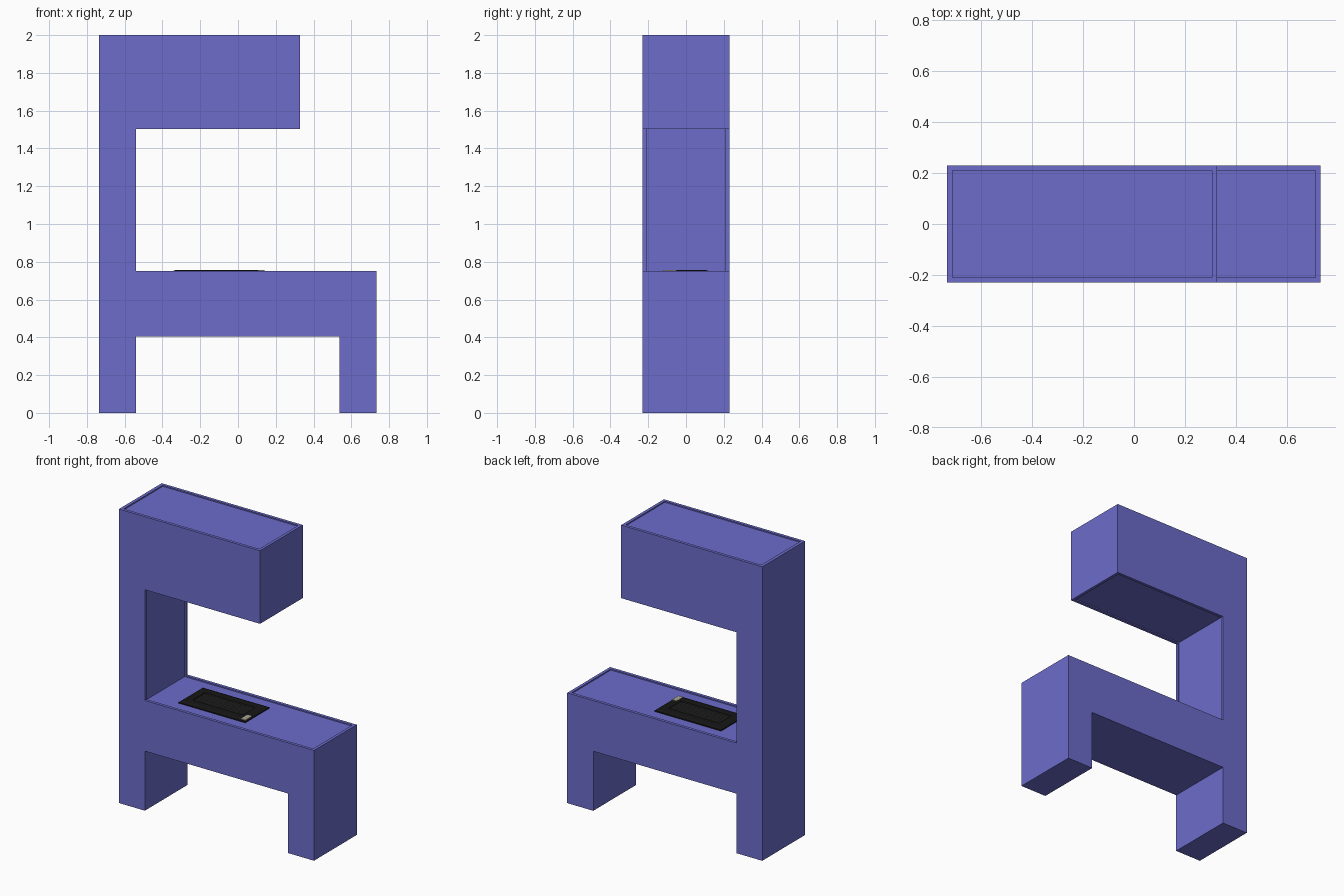
import bpy, bmesh

if "Cube" in bpy.data.objects:
    bpy.data.objects.remove(bpy.data.objects["Cube"])


def material(name, rgb):
    m = bpy.data.materials.new(name)
    m.diffuse_color = (*rgb, 1)
    m.use_nodes = True
    m.node_tree.nodes["Principled BSDF"].inputs["Base Color"].default_value = m.diffuse_color
    return m


BLUE = material("violet_blue", (0.15, 0.15, 0.60))
BLACK = material("black", (0.008, 0.008, 0.008))
GREY = material("dark_grey", (0.09, 0.09, 0.09))
BEIGE = material("beige", (0.40, 0.37, 0.30))


def finish(name, bm, mat):
    bmesh.ops.recalc_face_normals(bm, faces=bm.faces)
    me = bpy.data.meshes.new(name)
    bm.to_mesh(me)
    bm.free()
    ob = bpy.data.objects.new(name, me)
    bpy.context.collection.objects.link(ob)
    me.materials.append(mat)
    return ob


def extrude_profile(name, pts, half_y, mat):
    """Closed x-z outline extruded along y."""
    bm = bmesh.new()
    face = bm.faces.new([bm.verts.new((x, -half_y, z)) for x, z in pts])
    ext = bmesh.ops.extrude_face_region(bm, geom=[face])["geom"]
    bmesh.ops.translate(bm, vec=(0, 2 * half_y, 0),
                        verts=[v for v in ext if isinstance(v, bmesh.types.BMVert)])
    return finish(name, bm, mat)


def add_box(bm, x0, x1, y0, y1, z0, z1):
    vs = bmesh.ops.create_cube(bm, size=1)["verts"]
    bmesh.ops.scale(bm, vec=(x1 - x0, y1 - y0, z1 - z0), verts=vs)
    bmesh.ops.translate(bm, vec=((x0 + x1) / 2, (y0 + y1) / 2, (z0 + z1) / 2), verts=vs)


# Main body: column, overhead hood, counter and two legs
body = extrude_profile("counter_body", [
    (-0.735, 0), (-0.54, 0), (-0.54, 0.405), (0.537, 0.405), (0.537, 0), (0.733, 0),
    (0.733, 0.75), (-0.54, 0.75), (-0.54, 1.503), (0.327, 1.503), (0.327, 2), (-0.735, 2)],
    0.23, BLUE)

# Shallow recesses leaving a thin rim around the opening and the top
cutters = [
    extrude_profile("opening_recess_cutter", [
        (-0.548, 0.742), (0.713, 0.742), (0.713, 0.85), (-0.48, 0.85),
        (-0.48, 1.4), (0.307, 1.4), (0.307, 1.511), (-0.548, 1.511)], 0.21, BLUE),
    extrude_profile("top_recess_cutter", [
        (-0.713, 1.992), (0.307, 1.992), (0.307, 2.1), (-0.713, 2.1)], 0.21, BLUE)]
for c in cutters:
    mod = body.modifiers.new(c.name, 'BOOLEAN')
    mod.operation = 'DIFFERENCE'
    mod.solver = 'EXACT'
    mod.object = c
    c.hide_render = True
    c.hide_set(True)

# Burner tray: sloped black frame with a sunken middle
CX = -0.105
bm = bmesh.new()
rings = []
for hx, hy, z in [(0.25, 0.13, 0.742), (0.25, 0.13, 0.749), (0.225, 0.105, 0.756),
                  (0.19, 0.065, 0.756), (0.18, 0.055, 0.746)]:
    rings.append([bm.verts.new((CX + sx * hx, sy * hy, z))
                  for sx, sy in ((-1, -1), (1, -1), (1, 1), (-1, 1))])
for a, b in zip(rings, rings[1:]):
    for i in range(4):
        j = (i + 1) % 4
        bm.faces.new((a[i], a[j], b[j], b[i]))
bm.faces.new(rings[0][::-1])
bm.faces.new(rings[-1])
finish("burner_tray", bm, BLACK)

# Row of thin grate bars across the tray
bm = bmesh.new()
COUNT = 26
for i in range(COUNT):
    x = CX - 0.174 + 0.348 * i / (COUNT - 1)
    add_box(bm, x - 0.0035, x + 0.0035, -0.055, 0.055, 0.745, 0.753)
finish("grate_bars", bm, GREY)

# Small control plate on the right front corner of the tray
bm = bmesh.new()
add_box(bm, 0.105, 0.14, -0.12, -0.05, 0.748, 0.7565)
finish("control_plate", bm, BEIGE)
